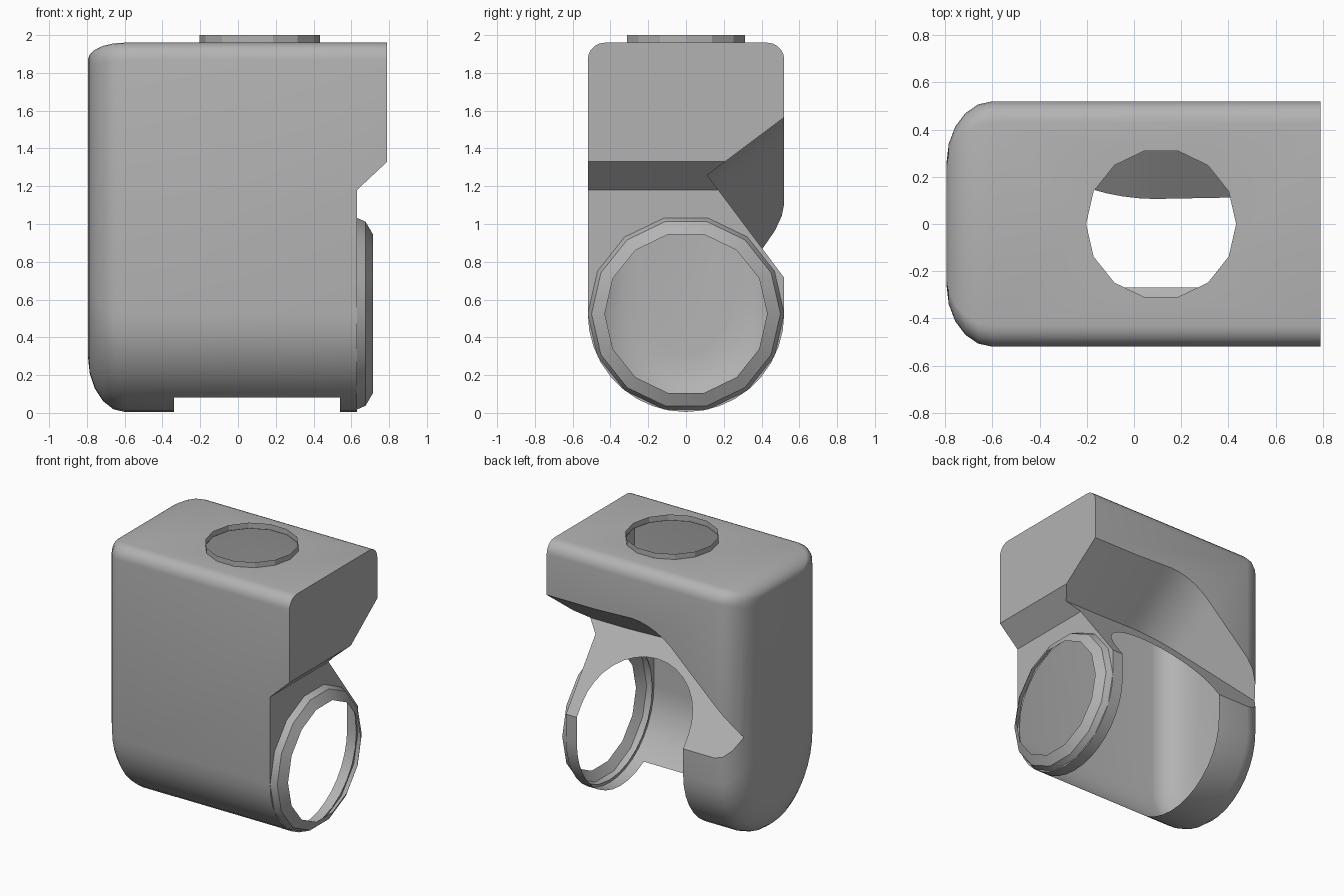
import bpy, bmesh, math
from mathutils import Vector

if "Cube" in bpy.data.objects:
    bpy.data.objects.remove(bpy.data.objects["Cube"])

GREY = bpy.data.materials.new("mid_grey")
GREY.diffuse_color = (0.45, 0.45, 0.45, 1)
GREY.use_nodes = True
GREY.node_tree.nodes["Principled BSDF"].inputs["Base Color"].default_value = GREY.diffuse_color
MARK = bpy.data.materials.new("opening_marker")  # marks cutter walls, removed below


def make(name, bm, mat=GREY):
    bmesh.ops.recalc_face_normals(bm, faces=bm.faces)
    me = bpy.data.meshes.new(name)
    bm.to_mesh(me)
    bm.free()
    me.materials.append(mat)
    ob = bpy.data.objects.new(name, me)
    bpy.context.collection.objects.link(ob)
    return ob


def loft(rings, caps=True):
    """Skin closed rings of points, optionally capping both ends."""
    bm = bmesh.new()
    vs = [[bm.verts.new(p) for p in r] for r in rings]
    n = len(vs[0])
    for a, b in zip(vs, vs[1:]):
        for i in range(n):
            bm.faces.new((a[i], a[(i + 1) % n], b[(i + 1) % n], b[i]))
    if caps:
        bm.faces.new(vs[0])
        bm.faces.new(vs[-1])
    return bm


def arc(cx, cy, r, a0, a1, n):
    return [(cx + r * math.cos(math.radians(a0 + (a1 - a0) * i / n)),
             cy + r * math.sin(math.radians(a0 + (a1 - a0) * i / n)))
            for i in range(n + 1)]


def smooth(ob, angle=32):
    bpy.ops.object.select_all(action='DESELECT')
    bpy.context.view_layer.objects.active = ob
    ob.select_set(True)
    bpy.ops.object.shade_smooth_by_angle(angle=math.radians(angle))


AXIS_Z = 0.525           # height of the horizontal bore


def tilted(x, v, d):
    """Frame leaning back: v runs up the sloped ledge, d out of it."""
    return Vector((x, 0.8 * d - 0.6 * v, AXIS_Z + 0.6 * d + 0.8 * v))


# Housing: round-bottomed section, left end rounded over
section = (arc(0, AXIS_Z, 0.52, 180, 360, 18)
           + arc(0.43, 1.87, 0.09, 0, 90, 5) + arc(-0.43, 1.87, 0.09, 90, 180, 5))
rings = [[(0.79, y, z) for y, z in section]]
for i in range(6):
    a = math.radians(90 * i / 5)
    k = 1 - math.cos(a)
    ring = []
    for y, z in section:
        inset = 0.3 * (1 - z / 1.96) - 0.09 * z / 1.96
        ring.append((-0.6 - 0.195 * math.sin(a), y * (1 - 0.5 * k), z + inset * k))
    rings.append(ring)
housing = make("housing", loft(rings))

# Undercut below the overhanging right end
step = [(0.63, -0.2), (0.63, 1.18), (0.79, 1.33), (1.0, 1.53), (1.0, -0.2)]
end_cutter = make("end_cutter", loft([[(x, y, z) for x, z in step] for y in (-1, 1)]))

# Arched recess over the sloped ledge at the back
recess = ([(1.2, -0.6), (1.2, 0.52), (0.4, 0.52)]
          + arc(0.1, -0.07, 0.6, 85, 130, 7) + [(-0.74, 0.05), (-1.2, -0.29), (-1.2, -0.6)])
recess_cutter = make("recess_cutter", loft(
    [[tilted(x, v, d) for x, v in recess] for d in (0.53, 1.8)]))

# Arched opening through the back and underside
arch = arc(0.1, -0.06, 0.44, 0, 180, 16) + [(-0.34, -1.2), (0.54, -1.2)]
bm = loft([[tilted(x, v, d) for x, v in arch] for d in (-1.2, 1.2)])
cut = bmesh.ops.bisect_plane(bm, geom=bm.verts[:] + bm.edges[:] + bm.faces[:],
                             plane_co=(0, -0.27, 0), plane_no=(0, -1, 0), clear_outer=True)
bmesh.ops.holes_fill(bm, edges=[e for e in bm.edges if e.is_boundary], sides=0)
opening_cutter = make("opening_cutter", bm, MARK)


# Round holes behind the mouth and under the collar
def along_x(x, r, n=28):
    return [(x, y, z) for y, z in arc(0, AXIS_Z, r, 0, 360, n)[:-1]]


def along_z(z, r, n=14):
    return [(x, y, z) for x, y in arc(0.115, 0, r, 0, 360, n)[:-1]]


mouth_cutter = make("mouth_cutter", loft([along_x(0.58, 0.5), along_x(0.9, 0.5)]), MARK)
collar_cutter = make("collar_cutter", loft([along_z(1.85, 0.318), along_z(2.2, 0.318)]), MARK)

cutters = [end_cutter, recess_cutter, opening_cutter, mouth_cutter, collar_cutter]
for c in cutters:
    m = housing.modifiers.new(c.name, 'BOOLEAN')
    m.operation = 'DIFFERENCE'
    m.solver = 'EXACT'
    m.material_mode = 'TRANSFER'
    m.object = c
dg = bpy.context.evaluated_depsgraph_get()
me = bpy.data.meshes.new_from_object(housing.evaluated_get(dg))
housing.modifiers.clear()
housing.data = me

# Leave the openings as open edges of a thin shell
marked = [i for i, m in enumerate(me.materials) if m and m.name.startswith("opening")]
bm = bmesh.new()
bm.from_mesh(me)
bmesh.ops.delete(bm, geom=[f for f in bm.faces if f.material_index in marked], context='FACES')
for f in bm.faces:
    f.material_index = 0
bm.to_mesh(me)
bm.free()
me.materials.clear()
me.materials.append(GREY)
for c in cutters:
    bpy.data.objects.remove(c)
bpy.data.materials.remove(MARK)
smooth(housing)

# Tapered mouth around the bore, and the low collar on top
mouth = make("mouth_ring", loft([along_x(0.63, 0.52, 14), along_x(0.675, 0.5, 14),
                                 along_x(0.715, 0.43, 14)], caps=False))
smooth(mouth)
collar = make("top_collar", loft([along_z(1.955, 0.32), along_z(2.0, 0.32)], caps=False))
smooth(collar, 20)
